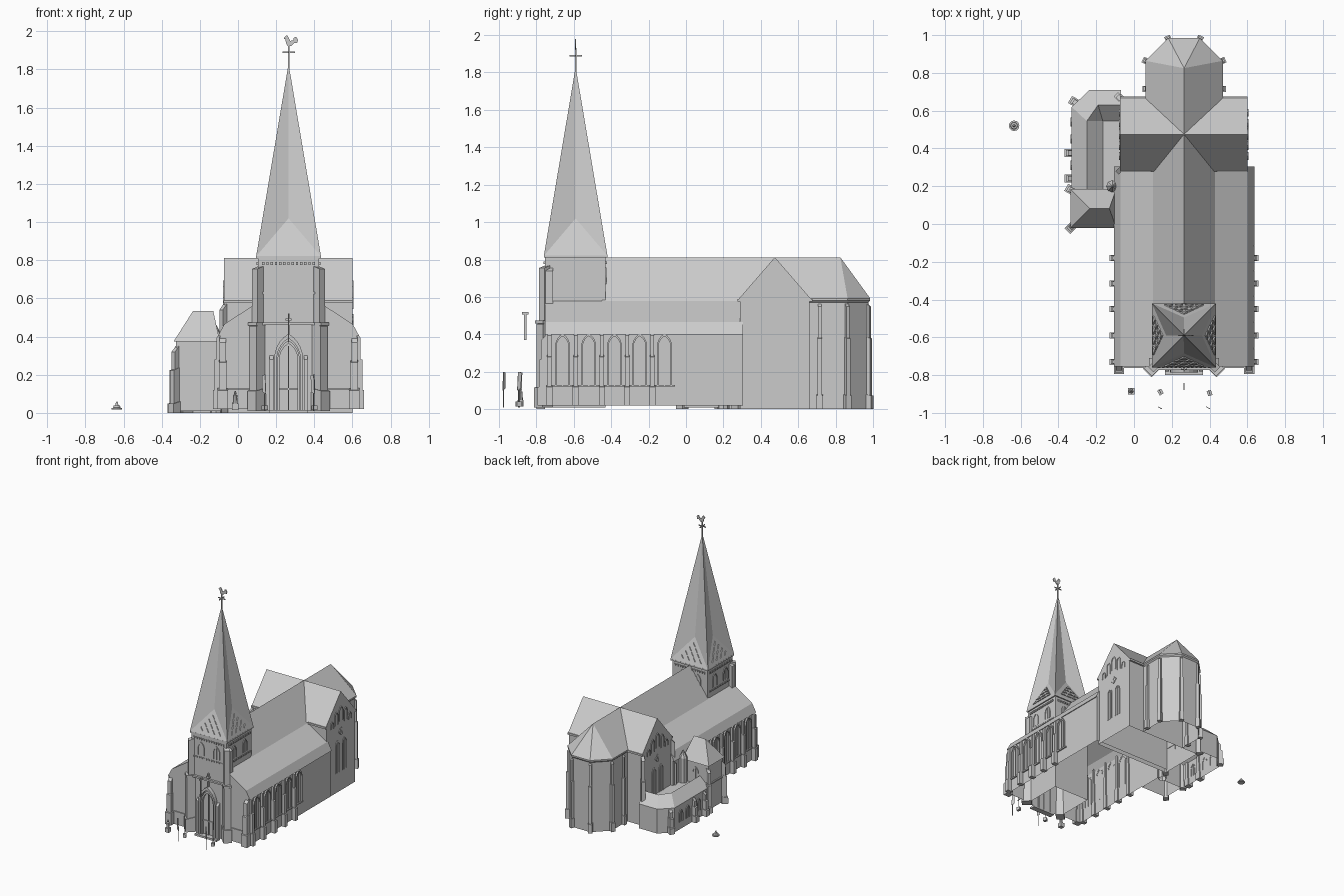
import bpy, bmesh, math
from math import sin, cos, pi, sqrt

if "Cube" in bpy.data.objects:
    bpy.data.objects.remove(bpy.data.objects["Cube"])

CX, TY = 0.265, -0.59          # church axis, tower centre
parts = {}

def part(name):
    parts[name] = bmesh.new()
    return parts[name]

def poly(bm, pts):
    return bm.faces.new([bm.verts.new(p) for p in pts])

def loft(bm, rings, close=True, caps=(True, True)):
    rows = [[bm.verts.new(p) for p in r] for r in rings]
    n = len(rows[0])
    for a, b in zip(rows, rows[1:]):
        for i in range(n if close else n - 1):
            j = (i + 1) % n
            bm.faces.new((a[i], a[j], b[j], b[i]))
    if caps[0]: bm.faces.new(rows[0][::-1])
    if caps[1]: bm.faces.new(rows[-1])

def box(bm, x0, x1, y0, y1, z0, z1, caps=(True, True)):
    loft(bm, [[(x0, y0, z), (x1, y0, z), (x1, y1, z), (x0, y1, z)] for z in (z0, z1)], caps=caps)

def frame(x, y, deg):
    """Local wall frame: u along the wall, d outwards, z up."""
    a = math.radians(deg)
    return lambda u, d, z: (x - sin(a) * u + cos(a) * d, y + cos(a) * u + sin(a) * d, z)

def lbox(bm, f, u0, u1, d0, d1, z0, z1, drop=0):
    loft(bm, [[f(u0, d0, z0), f(u1, d0, z0), f(u1, d1, z0), f(u0, d1, z0)],
              [f(u0, d0, z1), f(u1, d0, z1), f(u1, d1, z1 - drop), f(u0, d1, z1 - drop)]])

def prism(bm, f, pts, d0, d1):
    loft(bm, [[f(u, d, z) for u, z in pts] for d in (d0, d1)])

def arch(w, z0, s, n=5):
    """Pointed arch outline, half width w, springing at s."""
    right = [(-w + 2 * w * cos(t), s + 2 * w * sin(t)) for t in [pi / 3 * i / n for i in range(n + 1)]]
    return [(w, z0)] + right + [(-u, z) for u, z in right[-2::-1]] + [(-w, z0)]

def lancet(bm, f, u0, w, z0, s, t=0.008, d=0.01, mullion=True):
    o, i = arch(w, z0, s), arch(w - t, z0, s)
    loft(bm, [[f(u0 + u, e, z) for u, z in c] for c, e in ((o, -.002), (o, d), (i, d), (i, -.002))],
         close=False, caps=(False, False))
    if mullion:
        lbox(bm, f, u0 - .003, u0 + .003, -.002, d * .6, z0, s + 1.2 * w)

def buttress(bm, x, y, deg, w, d, z0, z1, base=.11):
    f = frame(x, y, deg)
    lbox(bm, f, -w * 1.35, w * 1.35, -.01, d * 1.3, z0, z0 + base, d * .4)
    lbox(bm, f, -w, w, -.01, d, z0, z0 + (z1 - z0) * .68, d * .5)
    lbox(bm, f, -w * .8, w * .8, -.01, d * .65, z0, z1, d)

# aisles: one open shell with lean-to roofs and small eaves
bm = part("nave_aisles")
half = [(.36, .02), (.36, .405), (.372, .40), (.337, .465), (.165, .577)]
prof = [(CX + a, z) for a, z in half] + [(CX - a, z) for a, z in half[::-1]]
loft(bm, [[(x, y, z) for x, z in prof] for y in (-.755, .305)], close=False)

# nave roof
bm = part("nave_roof")
loft(bm, [[(CX - .165, y, .577), (CX, y, .812), (CX + .165, y, .577)] for y in (-.45, .475)],
     close=False, caps=(False, False))

# transept with gables
bm = part("transept")
prof = [(.29, 0), (.29, .59), (.278, .585), (.475, .812), (.672, .585), (.66, .59), (.66, 0)]
loft(bm, [[(x, y, z) for y, z in prof] for x in (-.073, .6)], close=False)
for x0, x1 in ((-.075, .09), (.44, .602)):
    for y0, y1 in ((.275, .3), (.65, .675)):
        box(bm, x0, x1, y0, y1, .575, .59)

# gable tracery on both transept ends
bm = part("transept_arches")
for x, deg, sgn in ((.6, 0, 1), (-.073, 180, -1)):
    f = frame(x, .475, deg)
    for u, w, z0, s in ((0, .025, .575, .65), (-.06, .022, .555, .625), (.06, .022, .555, .625),
                        (-.115, .02, .545, .57), (.115, .02, .545, .57)):
        lancet(bm, f, u, w, z0, s, t=.005, d=.006, mullion=False)
    for k in range(4):
        a = k * pi / 2
        prism(bm, f, [(.017 * cos(a) + .013 * cos(b * pi / 4), .487 + .017 * sin(a) + .013 * sin(b * pi / 4))
                      for b in range(8)], 0, .005 + .0005 * k)
    for u in (-.045, .045):
        lancet(bm, f, u, .026, .16, .38, t=.005, d=.005)

# choir and polygonal apse
bm = part("choir_apse")
def choir(g):
    return [(.07 - g, .65), (.07 - g, .86 + g * .4), (.185 - g * .4, .975 + g),
            (.345 + g * .4, .975 + g), (.46 + g, .86 + g * .4), (.46 + g, .65)]
loft(bm, [[(x, y, z) for x, y in choir(g)] for g, z in ((0, 0), (0, .57), (.01, .58), (.01, .592))],
     close=False, caps=(False, False))
e = [(x, y, .592) for x, y in choir(.01)]
top, back = (CX, .825, .812), (CX, .475, .812)
e[0], e[5] = (e[0][0], .6, .592), (e[5][0], .6, .592)
poly(bm, [e[0], e[1], top, back]); poly(bm, [e[5], back, top, e[4]])
for i in (1, 2, 3):
    poly(bm, [e[i], e[i + 1], top])
bm = part("apse_buttresses")
for s in (-1, 1):
    for dx, y, deg in ((.195, .715, 0), (.195, .86, 25), (.08, .972, 65)):
        buttress(bm, CX + s * dx, y, deg if s > 0 else 180 - deg, .012, .02, 0, .57, .08)

# aisle buttresses, windows and sill courses
bays = [-.73, -.59, -.45, -.315, -.18]
bb, bw = part("aisle_buttresses"), part("aisle_windows")
for x, deg in ((CX + .36, 0), (CX - .36, 180)):
    for y in bays:
        buttress(bb, x, y, deg, .012, .027, .02, .42)
    for y in [(a + b) / 2 for a, b in zip(bays, bays[1:])] + [-.115]:
        f = frame(x, y, deg)
        lancet(bw, f, 0, .04, .13, .335, d=.012)
        lbox(bw, f, -.055, .055, 0, .01, .12, .13)
for s in (-1, 1):
    buttress(bb, CX + s * .345, -.755, -90, .02, .03, .02, .40)
    f = frame(CX + s * .265, -.755, -90)
    lbox(bw, f, -.1, .1, 0, .008, .12, .13)

# tower body, string courses and corbel rows
bm = part("tower")
box(bm, CX - .16, CX + .16, -.755, -.43, .01, .82, caps=(False, False))
box(bm, CX - .18, CX + .18, -.773, -.6, .46, .474)
box(bm, CX - .17, CX + .17, TY - .17, TY + .17, .81, .822)
bc, bl = part("tower_corbels"), part("belfry_arches")
for deg in (0, 90, 180, 270):
    f = frame(CX, TY, deg)
    d = .16 if deg != 270 else .165
    for k in range(13):
        u = -.132 + k * .022
        lbox(bc, f, u - .006, u + .006, d - .01, d + .008, .775, .79)
        if deg != 90:
            lbox(bc, f, u - .006, u + .006, d - .01, d + .006, .622, .634)
    g = frame(CX + cos(math.radians(deg)) * d, TY + sin(math.radians(deg)) * d, deg)
    for u in (-.07, .07):
        lancet(bl, g, u, .03, .65, .705, t=.006, d=.006)
bm = part("tower_buttresses")
for s, deg in ((-1, -135), (1, -45)):
    f = frame(CX + s * .155, -.75, deg)
    for w, d, z0, z1 in ((.032, .055, .01, .13), (.026, .045, .01, .47), (.02, .03, .01, .77)):
        lbox(bm, f, -w, w, -.02, d, z0, z1, .015)
    lbox(bm, f, -.03, .03, -.02, .05, .458, .474)
    f = frame(CX + s * .16, -.73, 0 if s > 0 else 180)
    lbox(bm, f, -.02, .02, -.01, .025, .46, .76, .02)

# portal: nested arches, door leaves, finial
bm = part("portal")
f = frame(CX, -.755, -90)
lancet(bm, f, 0, .075, .01, .285, t=.014, d=.03, mullion=False)
lancet(bm, f, 0, .058, .01, .28, t=.01, d=.018)
lbox(bm, f, -.05, .05, 0, .008, .12, .13)
for s in (-1, 1):
    lbox(bm, f, s * .09 - .01, s * .09 + .01, 0, .025, .01, .3, .02)
lbox(bm, f, -.004, .004, .0, .02, .40, .52)
lbox(bm, f, -.016, .016, .0, .015, .485, .494)
lbox(bm, f, -.1, .1, 0, .045, .0, .015)

# star-shaped spire: corner ridges, valleys above the four leaning gables
bm = part("spire")
apex = (CX, TY, 1.83)
bt = part("spire_gable_lattice")
for deg in (0, 90, 180, 270):
    f = frame(CX, TY, deg)
    a, b, m = f(-.17, .17, .82), f(.17, .17, .82), f(0, .095, 1.02)
    poly(bm, [a, b, m]); poly(bm, [a, m, apex]); poly(bm, [m, b, apex])
    for k in range(4):
        for i in range(4 - k):
            u, z = (i - (3 - k) / 2) * .054, .85 + k * .034
            tri = [(u - .022, z), (u + .022, z), (u, z + .025)]
            rad = lambda h: .17 - .075 * (h - .82) / .2
            loft(bt, [[f(p, rad(h) + o, h) for p, h in tri] for o in (-.003, .007)])
bmesh.ops.remove_doubles(bm, verts=bm.verts, dist=1e-5)

# weather vane: rod, cross arms and rooster
bm = part("weather_vane")
f = frame(CX, TY, -90)
lbox(bm, f, -.004, .004, -.004, .004, 1.80, 1.93)
lbox(bm, f, -.033, .033, -.003, .003, 1.886, 1.893)
lbox(bm, f, -.003, .003, -.033, .033, 1.886, 1.893)
prism(bm, f, [(-.004, 1.922), (.012, 1.922), (.03, 1.94), (.044, 1.938), (.05, 1.955), (.04, 1.97),
              (.028, 1.968), (.024, 1.952), (.008, 1.95), (-.002, 1.972), (-.008, 1.98),
              (-.018, 1.972), (-.026, 1.962), (-.016, 1.958), (-.014, 1.938)], -.003, .003)

# side annex: low ring with ridged roof around the transept end
bm = part("annex_ring")
outer = [(-.33, .17), (-.33, .62), (-.235, .71), (-.07, .71)]
ridge = [(-.25, .17), (-.25, .545), (-.19, .63), (-.07, .63)]
inner = [(-.165, .17), (-.165, .545), (-.165, .545), (-.07, .545)]
loft(bm, [[(*o, 0), (*o, .2), (*r, .275), (*i, .2)] for o, r, i in zip(outer, ridge, inner)],
     close=False, caps=(False, False))
poly(bm, [(-.165, .17, .2), (-.07, .17, .2), (-.07, .545, .2), (-.165, .545, .2)])
bmesh.ops.remove_doubles(bm, verts=bm.verts, dist=1e-5)
bb = part("annex_buttresses")
for x, y, deg, z in ((-.33, .24, 180, .2), (-.33, .375, 180, .2), (-.305, .64, 150, .2),
                     (-.325, -.01, 225, .35), (-.325, .175, 150, .35),
                     (-.075, .665, 135, .57), (-.075, .285, 225, .57)):
    buttress(bb, x, y, deg, .016, .03, 0, z, .06)
bw = part("annex_windows")
for y in (.31, .45, .54):
    lancet(bw, frame(-.33, y, 180), 0, .025, .06, .12, t=.005, d=.006)

# side chapel with hipped roof and stair turret
bm = part("side_chapel")
box(bm, -.325, -.09, -.01, .175, .01, .38, caps=(False, False))
c = [(-.337, -.02, .375), (-.095, -.02, .375), (-.095, .185, .375), (-.337, .185, .375)]
r0, r1 = (-.235, .082, .535), (-.13, .082, .535)
for q in ([c[0], c[1], r1, r0], [c[1], c[2], r1], [c[2], c[3], r0, r1], [c[3], c[0], r0]):
    poly(bm, q)
for y, deg in ((-.01, -90), (.175, 90)):
    lancet(bm, frame(-.21, y, deg), 0, .028, .24 if deg > 0 else .14, .29, t=.006, d=.006)
box(bm, -.335, -.32, -.02, .18, .215, .225)
bm = part("stair_turret")
loft(bm, [[(-.115 + r * cos(k * pi / 4), .2 + r * sin(k * pi / 4), z) for k in range(8)]
          for r, z in ((.032, 0), (.032, .4), (.002, .46))], caps=(False, True))

# forecourt: banners on poles, hanging cross, statue, and a round fountain
bm = part("banners")
for x, y, deg, pole in ((.14, -.89, 30, True), (.14, -.975, 60, False), (.4, -.895, 20, True), (.395, -.975, 55, False)):
    f = frame(x, y, deg)
    lbox(bm, f, -.002, .002, -.002, .002, 0.01, .2)
    prism(bm, f, [(-.003, .2), (.016, .195), (.013, .11), (-.008, .10)], -.002, .002)
    if pole:
        lbox(bm, f, -.014, .014, -.012, .012, .015, .04)
bm = part("hanging_cross")
f = frame(CX, -.86, -90)
lbox(bm, f, -.003, .003, -.006, .006, .37, .52)
lbox(bm, f, -.003, .003, -.018, .018, .505, .52)

def turned(bm, x, y, rings, n=12):
    loft(bm, [[(x + r * cos(2 * pi * k / n), y + r * sin(2 * pi * k / n), z) for k in range(n)] for r, z in rings])
bm = part("statue")
box(bm, -.032, .002, -.902, -.868, .015, .05)
turned(bm, -.015, -.885, [(.013, .05), (.011, .08), (.012, .092), (.005, .097), (.007, .104), (.003, .114)], 8)
bm = part("fountain")
turned(bm, -.635, .52, [(.028, .018), (.028, .026), (.019, .027), (.017, .038), (.008, .04), (.006, .052), (.002, .06)])

# turn every part into an object
for name, bm in parts.items():
    bmesh.ops.recalc_face_normals(bm, faces=bm.faces)
    me = bpy.data.meshes.new(name)
    bm.to_mesh(me); bm.free()
    bpy.context.collection.objects.link(bpy.data.objects.new(name, me))
